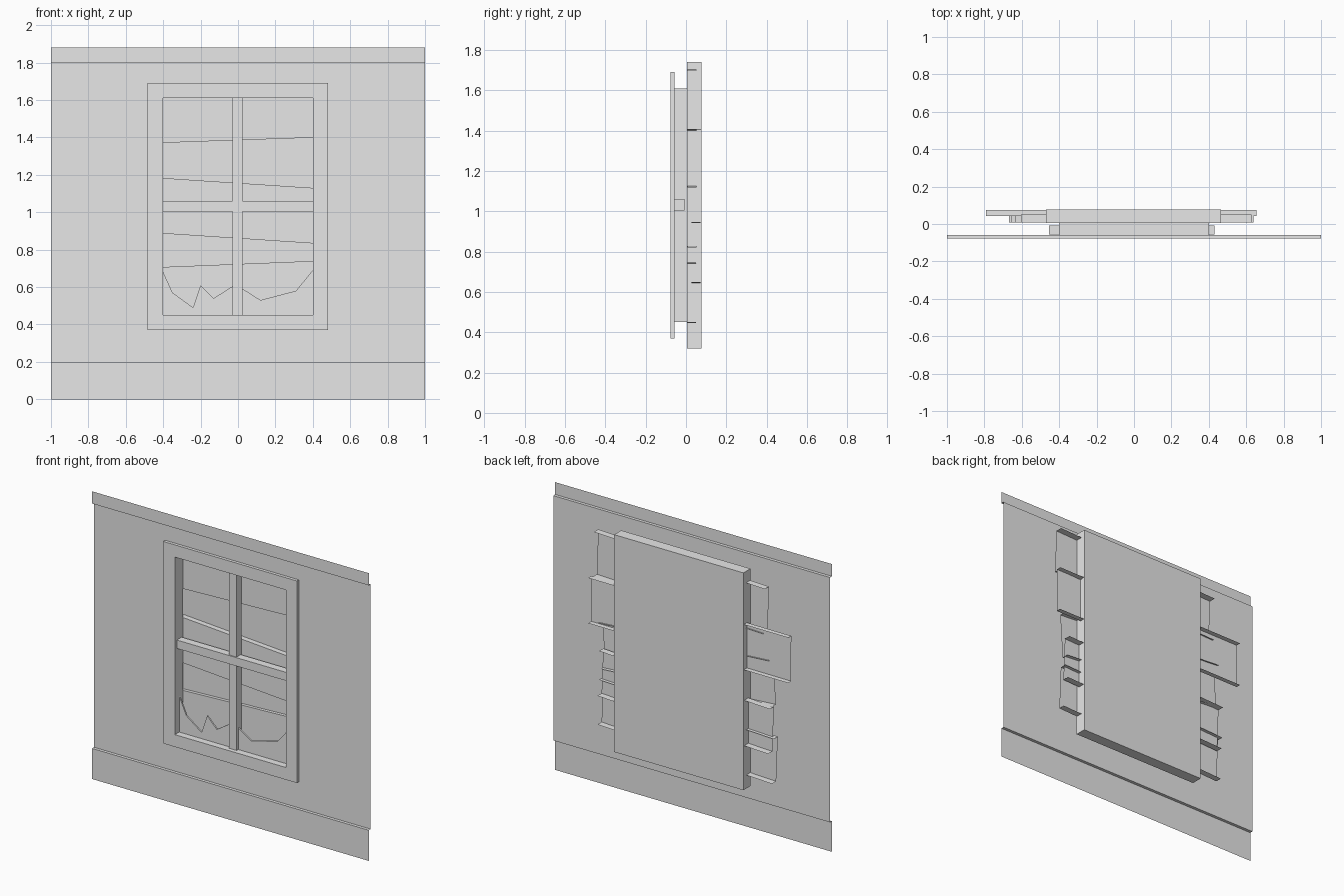
import bpy, bmesh, math
from mathutils import Matrix

cube = bpy.data.objects.get("Cube")
if cube:
    bpy.data.objects.remove(cube, do_unlink=True)

grey = bpy.data.materials.new("plain_grey")
grey.use_nodes = True
grey.diffuse_color = (0.8, 0.8, 0.8, 1)
grey.node_tree.nodes["Principled BSDF"].inputs["Base Color"].default_value = (0.8, 0.8, 0.8, 1)

WALL, FRONT, INNER = -0.058, -0.078, 0.005   # main depths


def finish(name, bm):
    bmesh.ops.recalc_face_normals(bm, faces=bm.faces)
    mesh = bpy.data.meshes.new(name)
    bm.to_mesh(mesh)
    bm.free()
    mesh.materials.append(grey)
    obj = bpy.data.objects.new(name, mesh)
    bpy.context.collection.objects.link(obj)
    return obj


def rect(x0, x1, z0, z1, y):
    return [(x0, y, z0), (x1, y, z0), (x1, y, z1), (x0, y, z1)]


def loft(name, loops, cap=False):
    """Join rectangular loops with quads, optionally closing the last one."""
    bm = bmesh.new()
    rows = [[bm.verts.new(p) for p in loop] for loop in loops]
    for a, b in zip(rows, rows[1:]):
        for i in range(4):
            j = (i + 1) % 4
            bm.faces.new((a[i], a[j], b[j], b[i]))
    if cap:
        bm.faces.new(rows[-1])
    return finish(name, bm)


def box(name, x0, x1, y0, y1, z0, z1):
    bm = bmesh.new()
    bmesh.ops.create_cube(bm, size=1)
    bmesh.ops.scale(bm, vec=(x1 - x0, y1 - y0, z1 - z0), verts=bm.verts)
    bmesh.ops.translate(bm, vec=((x0 + x1) / 2, (y0 + y1) / 2, (z0 + z1) / 2), verts=bm.verts)
    return finish(name, bm)


def sheet(name, profile):
    """Sweep a (y, z) profile across the full wall width."""
    bm = bmesh.new()
    rows = [[bm.verts.new((x, y, z)) for x in (-1, 1)] for y, z in profile]
    for a, b in zip(rows, rows[1:]):
        bm.faces.new((a[0], a[1], b[1], b[0]))
    return finish(name, bm)


def plank(name, x0, x1, z_mid, slope, y0, y1, half=0.148):
    """Channel-shaped board: front face with top and bottom returns, open ends."""
    bm = bmesh.new()
    profile = [(y1, half), (y0, half), (y0, -half), (y1, -half)]
    rows = [[bm.verts.new((x, y, z)) for x in (x0, x1)] for y, z in profile]
    for a, b in zip(rows, rows[1:]):
        bm.faces.new((a[0], a[1], b[1], b[0]))
    bmesh.ops.rotate(bm, matrix=Matrix.Rotation(-math.atan(slope), 3, 'Y'), verts=bm.verts)
    bmesh.ops.translate(bm, vec=(0, 0, z_mid), verts=bm.verts)
    return finish(name, bm)


def shard(name, points, z0=0.45):
    """Broken pane with a jagged top edge."""
    bm = bmesh.new()
    outline = [(points[0][0], z0)] + points + [(points[-1][0], z0)]
    face = bm.faces.new([bm.verts.new((x, -0.033, z)) for x, z in outline])
    ext = bmesh.ops.extrude_face_region(bm, geom=[face], use_keep_orig=True)
    verts = [g for g in ext["geom"] if isinstance(g, bmesh.types.BMVert)]
    bmesh.ops.translate(bm, vec=(0, 0.01, 0), verts=verts)
    return finish(name, bm)


# Wall panel with opening, and the raised trims
outer = (-0.485, 0.48, 0.37, 1.69)
hole = (-0.402, 0.4, 0.45, 1.61)
loft("wall", [rect(-1, 1, 0.2, 1.8, WALL), rect(*outer, WALL)])
sheet("baseboard", [(FRONT, 0), (FRONT, 0.2), (WALL, 0.2)])
sheet("top_trim", [(FRONT, 1.88), (FRONT, 1.8), (WALL, 1.8)])

# Window frame and reveal
loft("window_frame", [rect(*outer, WALL), rect(*outer, FRONT),
                      rect(*hole, FRONT), rect(*hole, WALL), rect(*outer, WALL)])
loft("window_reveal", [rect(*hole, WALL), rect(*hole, INNER)])

# Glazing bars
box("vertical_bar", -0.03, 0.025, -0.05, 0.0, 0.45, 1.61)
box("horizontal_bar", -0.455, 0.43, -0.057, -0.007, 1.005, 1.06)

# Broken glass
shard("left_glass", [(-0.4, 0.68), (-0.35, 0.57), (-0.24, 0.49), (-0.2, 0.61),
                     (-0.13, 0.54), (-0.02, 0.61)])
shard("right_glass", [(0.01, 0.6), (0.12, 0.53), (0.31, 0.58), (0.4, 0.69)])

# Boards nailed behind the window: three in front, two behind
plank("top_plank", -0.6, 0.635, 1.533, 0.035, 0.007, 0.052)
plank("middle_plank", -0.647, 0.59, 1.008, -0.066, 0.007, 0.052)
plank("bottom_plank", -0.663, 0.6, 0.575, 0.04, 0.007, 0.05)
plank("upper_rear_plank", -0.79, 0.655, 1.255, 0.003, 0.042, 0.075)
plank("lower_rear_plank", -0.65, 0.585, 0.775, 0.04, 0.028, 0.072)

# Open-fronted backing box
back = (-0.47, 0.465, 0.32, 1.74)
loft("backing_box", [rect(*back, INNER), rect(*back, 0.078)], cap=True)
